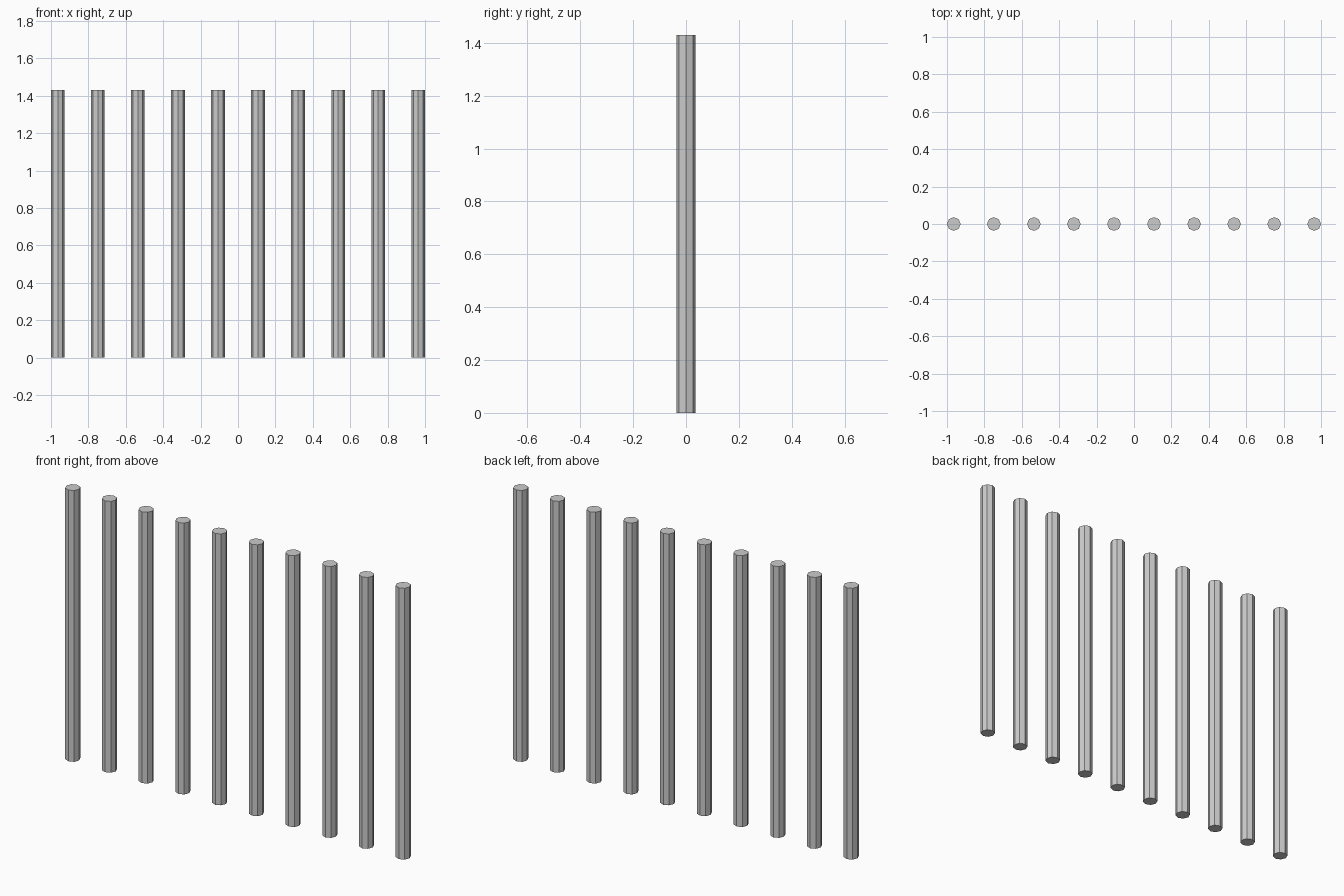
import bpy

if "Cube" in bpy.data.objects:
    bpy.data.objects.remove(bpy.data.objects["Cube"])

COUNT = 10
RADIUS = 0.0365
HEIGHT = 1.43
FIRST = -1 + RADIUS
STEP = -2 * FIRST / (COUNT - 1)

# Row of evenly spaced, flat-shaded upright bars
for i in range(COUNT):
    bpy.ops.mesh.primitive_cylinder_add(
        vertices=8, radius=RADIUS, depth=HEIGHT,
        location=(FIRST + i * STEP, 0, HEIGHT / 2))
    bpy.context.object.name = f"upright_bar_{i + 1}"
